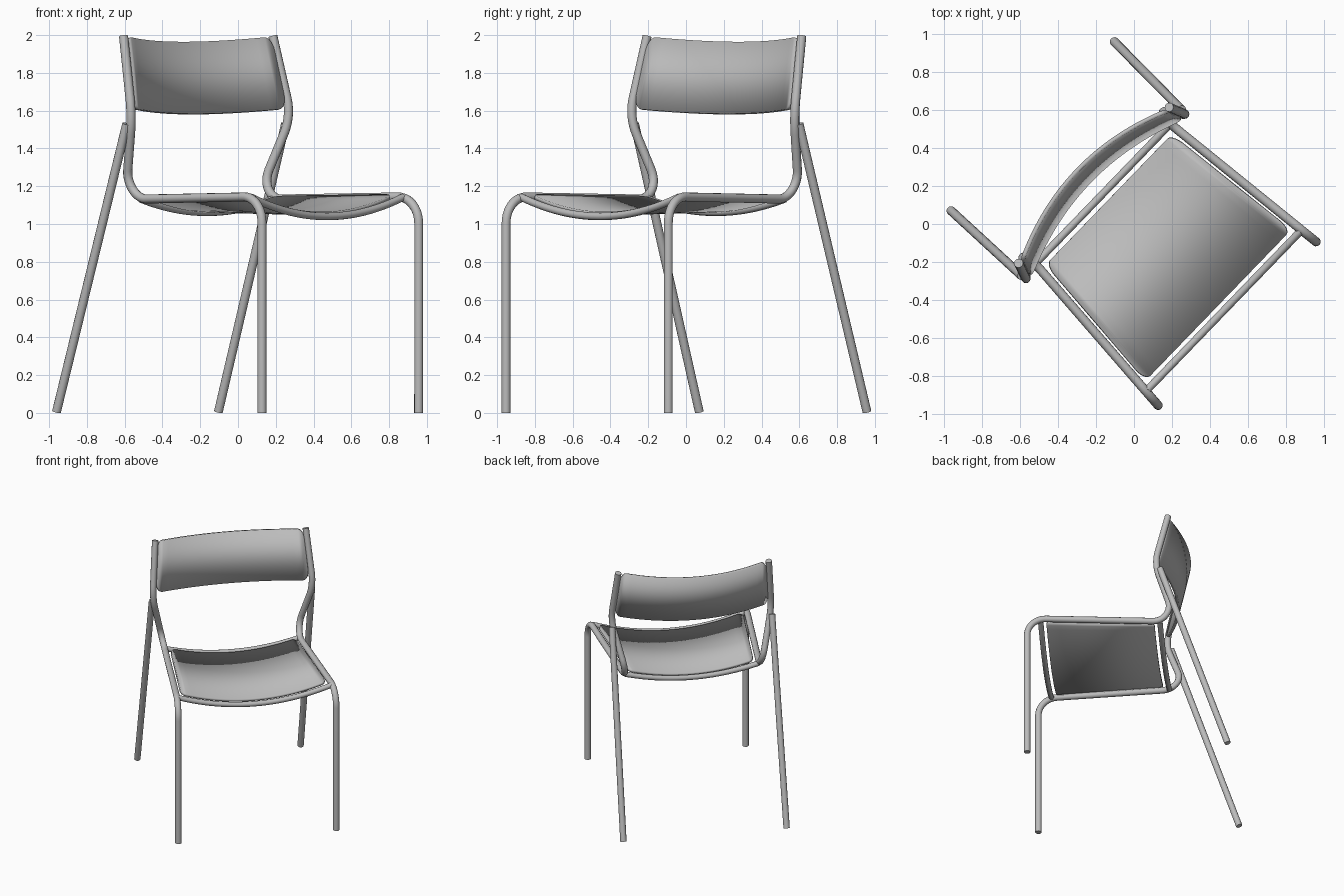
import bpy, bmesh, math
from mathutils import Vector

cube = bpy.data.objects.get("Cube")
if cube:
    bpy.data.objects.remove(cube, do_unlink=True)

TURN = math.radians(46)   # the chair stands turned on its vertical axis
TUBE = 0.024


def make_material(name, rgb):
    mat = bpy.data.materials.new(name)
    mat.use_nodes = True
    mat.diffuse_color = (*rgb, 1)
    mat.node_tree.nodes["Principled BSDF"].inputs["Base Color"].default_value = (*rgb, 1)
    return mat


grey = make_material("plain grey", (0.5, 0.5, 0.5))


def add_object(name, mesh):
    obj = bpy.data.objects.new(name, mesh)
    bpy.context.collection.objects.link(obj)
    mesh.materials.clear()
    mesh.materials.append(grey)
    obj.rotation_euler.z = TURN
    return obj


def smooth(obj):
    bpy.ops.object.select_all(action='DESELECT')
    obj.select_set(True)
    bpy.context.view_layer.objects.active = obj
    bpy.ops.object.shade_smooth_by_angle(angle=math.radians(40))


def fillet(corners, steps=10):
    """Round the inner corners of a path; each corner is (point, tangent length)."""
    pts = [Vector(p) for p, _ in corners]
    path = [pts[0]]
    for i in range(1, len(pts) - 1):
        p, cut = pts[i], corners[i][1]
        d1, d2 = (pts[i - 1] - p).normalized(), (pts[i + 1] - p).normalized()
        half = d1.angle(d2) / 2
        radius = cut * math.tan(half)
        centre = p + (d1 + d2).normalized() * cut / math.cos(half)
        a, b = p + d1 * cut - centre, p + d2 * cut - centre
        for k in range(steps + 1):
            path.append(centre + a.slerp(b, k / steps).normalized() * radius)
    return path + [pts[-1]]


def tube(name, path, radius=TUBE, mirror=False):
    curve = bpy.data.curves.new(name, 'CURVE')
    curve.dimensions = '3D'
    curve.bevel_depth = radius
    curve.bevel_resolution = 4
    curve.use_fill_caps = True
    spline = curve.splines.new('POLY')
    spline.points.add(len(path) - 1)
    for sp, p in zip(spline.points, path):
        sp.co = (*p, 1)
    temp = bpy.data.objects.new(name + "_path", curve)
    bpy.context.collection.objects.link(temp)
    bpy.context.view_layer.update()
    deps = bpy.context.evaluated_depsgraph_get()
    mesh = bpy.data.meshes.new_from_object(temp.evaluated_get(deps))
    bpy.data.objects.remove(temp, do_unlink=True)
    obj = add_object(name, mesh)
    smooth(obj)
    if mirror:
        obj.modifiers.new("Mirror", 'MIRROR')
    return obj


def panel(name, place, length, corner, thickness):
    """Bent sheet with rounded corners; place(u, v) maps u in -1..1, v in 0..1."""
    arc = [(1 - math.cos(k * math.pi / 12)) * corner for k in range(7)]
    us = [-1 + a for a in arc]
    inner = 1 - corner
    us += [-inner + 2 * inner * k / 24 for k in range(1, 24)] + [1 - a for a in reversed(arc)]
    bm = bmesh.new()
    columns = []
    for u in us:
        t = max(0, abs(u) - inner) / corner
        inset = corner * length * (1 - math.sqrt(max(0, 1 - t * t)))
        columns.append([bm.verts.new(place(u, v)) for v in (inset, 1 - inset)])
    for (a, b), (c, d) in zip(columns, columns[1:]):
        bm.faces.new((a, c, d, b))
    bmesh.ops.recalc_face_normals(bm, faces=bm.faces)
    mesh = bpy.data.meshes.new(name)
    bm.to_mesh(mesh)
    bm.free()
    obj = add_object(name, mesh)
    smooth(obj)
    solid = obj.modifiers.new("Thickness", 'SOLIDIFY')
    solid.thickness = thickness
    solid.offset = 0
    return obj


def mix(a, b, t):
    return a + (b - a) * t


# Side frames: front leg, seat rail and back upright in one bent tube
tube("side_frames", fillet([
    ((0.597, -0.753, 0), 0),
    ((0.597, -0.753, 1.145), 0.14),
    ((0.5, 0.345, 1.13), 0.17),
    ((0.607, 0.195, 1.57), 0.1),
    ((0.569, 0.293, 1.995), 0)]), mirror=True)

# Splayed back legs, joined to the uprights
tube("back_legs", [Vector((0.617, 0.74, 0.006)), Vector((0.605, 0.235, 1.53))], mirror=True)


# Sagging cross bars below the seat ends
def cross_bar(name, half, y, z, sag):
    ts = [k / 12 - 1 for k in range(25)]
    tube(name, [Vector((half * t, y, z - sag * (1 - t * t))) for t in ts], 0.02)


cross_bar("front_cross_bar", 0.58, -0.655, 1.142, 0.102)
cross_bar("back_cross_bar", 0.505, 0.228, 1.132, 0.07)


# Seat: dished sheet, narrower at the back
def seat_point(u, v):
    return (u * mix(0.55, 0.475, v), mix(-0.615, 0.185, v),
            mix(1.15, 1.14, v) - mix(0.095, 0.07, v) * (1 - u * u))


panel("seat", seat_point, 1.3, 0.07, 0.02)


# Backrest: leaning sheet bowed to the rear
def back_point(u, v):
    bow = 0.125 * (1 - u * u)
    return (u * mix(0.578, 0.55, v), mix(0.202, 0.288, v) + bow * 0.975,
            mix(1.61, 1.99, v) - bow * 0.222)


panel("backrest", back_point, 2.9, 0.07, 0.022)
